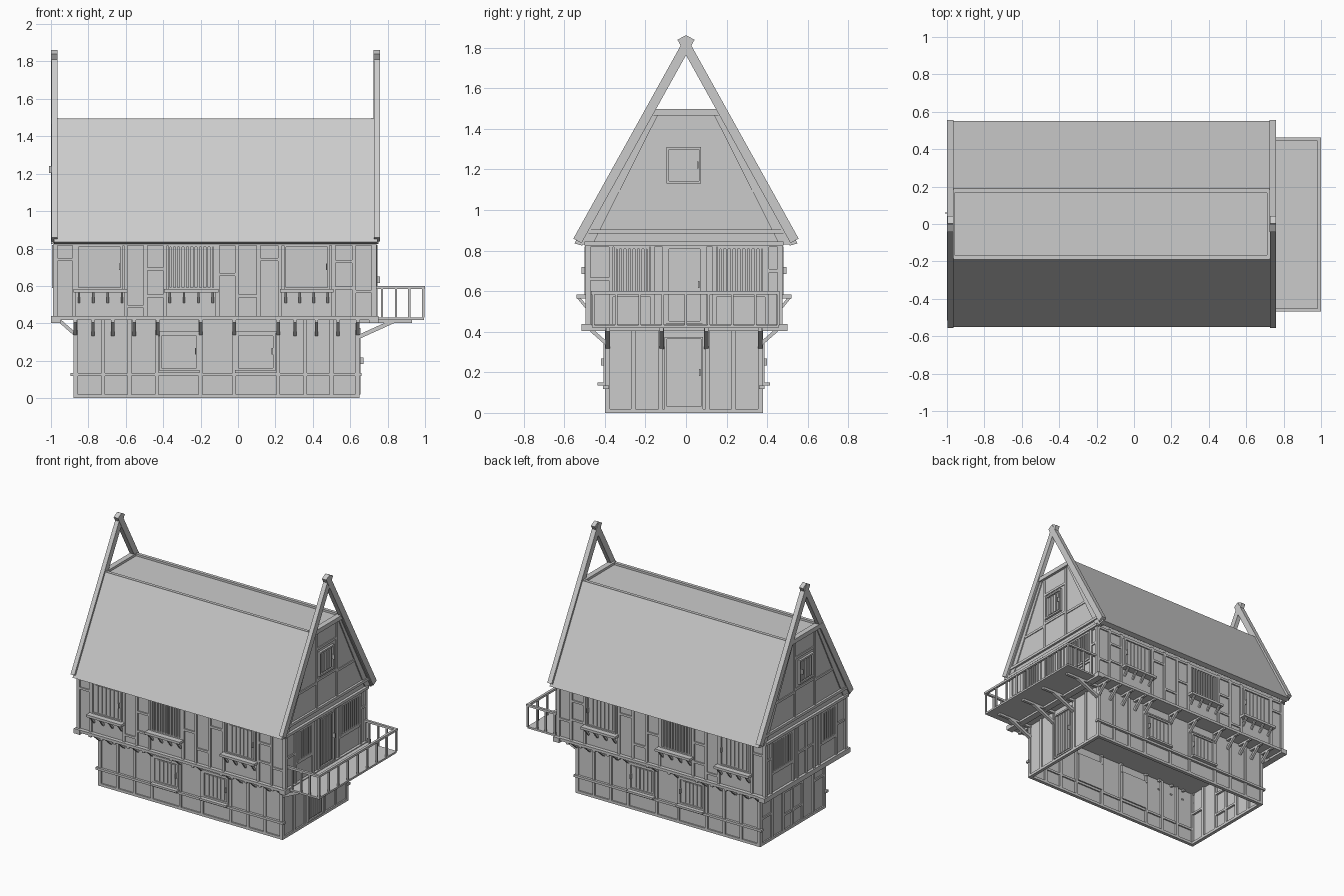
import bpy, bmesh
from mathutils import Vector

if "Cube" in bpy.data.objects:
    bpy.data.objects.remove(bpy.data.objects["Cube"])

# --- wall frames: (u along wall, d outward, z) -> world ---
W = lambda u, d, z: (u, d, z)
FL = lambda u, d, z: (u, -0.39 - d, z)
BL = lambda u, d, z: (u, 0.37 + d, z)
RL = lambda u, d, z: (0.64 + d, u, z)
LL = lambda u, d, z: (-0.87 - d, u, z)
FU = lambda u, d, z: (u, -0.485 - d, z)
BU = lambda u, d, z: (u, 0.465 + d, z)
RU = lambda u, d, z: (0.73 + d, u, z)
LU = lambda u, d, z: (-0.98 - d, u, z)

parts = {}


def part(name):
    return parts.setdefault(name, bmesh.new())


def prism(name, a, b, skip=()):
    """Solid between two matching rings of points."""
    bm = part(name)
    va = [bm.verts.new(p) for p in a]
    vb = [bm.verts.new(p) for p in b]
    n = len(va)
    if 'a' not in skip:
        bm.faces.new(va)
    bm.faces.new(vb[::-1])
    for i in range(n):
        j = (i + 1) % n
        bm.faces.new((va[i], vb[i], vb[j], va[j]))


def box(name, F, u0, u1, d0, d1, z0, z1, skip=()):
    ring = [(u0, d0), (u1, d0), (u1, d1), (u0, d1)]
    prism(name, [F(u, d, z0) for u, d in ring], [F(u, d, z1) for u, d in ring], skip)


def brace(name, F, u, w, d0, z0, d1, z1, t):
    """Diagonal strut in the d-z plane, w wide along u, t thick."""
    v = Vector((d1 - d0, z1 - z0)).normalized() * t / 2
    ring = [(d0 - v.y, z0 + v.x), (d1 - v.y, z1 + v.x), (d1 + v.y, z1 - v.x), (d0 + v.y, z0 - v.x)]
    prism(name, [F(u - w / 2, d, z) for d, z in ring], [F(u + w / 2, d, z) for d, z in ring])


def frame(name, F, u0, u1, z0, z1, t, d):
    box(name, F, u0, u0 + t, -0.02, d, z0, z1)
    box(name, F, u1 - t, u1, -0.02, d, z0, z1)
    box(name, F, u0 + t, u1 - t, -0.02, d, z1 - t, z1)
    box(name, F, u0 + t, u1 - t, -0.02, d, z0, z0 + t)


def shutter(name, F, u0, u1, z0, z1, n=5, knob=1):
    """Framed panel with upright slats and a small handle."""
    frame(name, F, u0, u1, z0, z1, 0.012, 0.016)
    box(name, F, u0 + .012, u1 - .012, -0.02, 0.006, z0 + .012, z1 - .012)
    s = (u1 - u0 - 0.05) / n
    for i in range(n):
        c = u0 + 0.025 + s * (i + .5)
        box(name, F, c - s * .36, c + s * .36, 0.006, 0.012, z0 + .02, z1 - .02)
    if knob:
        h = (z0 + z1) / 2
        box(name, F, u1 - .02, u1 - .014, 0.01, 0.03, h - .015, h + .02)


def barred(name, F, u0, u1, z0, z1, n=9):
    frame(name, F, u0, u1, z0, z1, 0.012, 0.014)
    for i in range(n):
        c = u0 + (u1 - u0) * (i + 1) / (n + 1)
        box(name, F, c - .006, c + .006, -0.01, 0.012, z0, z1)


def sill(F, u0, u1, z):
    box('window_sills', F, u0, u1, -0.02, 0.055, z - .018, z)
    for i in range(4):
        c = u0 + 0.03 + (u1 - u0 - 0.06) * i / 3
        brace('window_sill_brackets', F, c, 0.012, 0, z - .07, 0.045, z - .015, 0.014)


def timbers(F, us, z0, z1, ties, w=0.02, d=0.01):
    for u in us:
        box('wall_posts', F, u - w / 2, u + w / 2, -0.015, d, z0, z1)
    for u0, u1, z in ties:
        box('wall_rails', F, u0, u1, -0.015, d - .001, z - .008, z + .008)


# --- storey shells (ground floor open underneath) ---
box('lower_walls', W, -0.87, 0.64, -0.39, 0.37, 0, 0.42, skip='a')
box('upper_walls', W, -0.98, 0.73, -0.485, 0.465, 0.42, 0.86)

# --- long sides, mirrored front/back ---
for L, U in ((FL, FU), (BL, BU)):
    timbers(L, [-.87, -.72, -.58, -.435, -.2, -.02, .215, .36, .5, .64], 0, .42, [])
    box('sole_beams', L, -.88, .65, -.015, .01, 0, .02)
    box('belt_beams', L, -.895, .66, -.01, .018, .118, .135)
    for a, b in ((-.42, -.21), (-.01, .2)):
        shutter('lower_windows', L, a, b, .15, .345)
        box('window_sills', L, a - .005, b + .005, -.02, .045, .135, .15)
        box('lower_windows', L, a - .01, b + .01, -.02, .02, .345, .355)
    for x in (-.87, -.775, -.67, -.555, -.43, -.2, -.02, .215, .305, .42, .535, .64):
        brace('overhang_brackets', L, x, .018, 0, .34, .085, .415, .018)
        box('overhang_joists', L, x - .009, x + .009, -.02, .12, .405, .425)
    box('jetty_beams', U, -1, .75, -.02, .028, .418, .438)
    timbers(U, [-.98, -.875, -.6, -.495, -.39, -.11, -.005, .11, .225, .51, .62, .73], .42, .84,
            [(-.98, -.87, .74), (-.6, -.5, .49), (-.49, -.39, .69), (-.49, -.39, .545),
             (-.11, 0, .66), (0, .11, .545), (.11, .22, .74), (.51, .62, .73),
             (.51, .62, .59), (.62, .73, .57), (-.98, .73, .825)])
    shutter('upper_windows', U, -.865, -.615, .58, .82, 6)
    barred('barred_windows', U, -.375, -.12, .58, .82, 10)
    shutter('upper_windows', U, .245, .49, .58, .82, 6)
    for a, b in ((-.88, -.59), (-.395, -.105), (.225, .51)):
        sill(U, a, b, .583)

# --- short sides ---
for L, U, balcony in ((RL, RU, True), (LL, LU, False)):
    timbers(L, [-.39, -.26, -.125, .105, .235, .37], 0, .42, [])
    box('sole_beams', L, -.4, .38, -.015, .01, 0, .02)
    box('jetty_beams', U, -.515, .5, -.03, .02, .403, .438)
    timbers(U, [-.485, -.37, -.165, -.105, .09, .14, .4, .465], .42, .84,
            [(-.485, -.37, .66), (.4, .465, .7), (-.37, -.165, .58), (.14, .4, .58), (-.485, .465, .825)])
    barred('barred_windows', U, -.355, -.18, .59, .82, 7)
    barred('barred_windows', U, .155, .39, .59, .82, 9)
    if balcony:
        shutter('lower_door', L, -.105, .085, .02, .375, 6)
        shutter('balcony_door', U, -.095, .08, .44, .82, 6)
    else:
        timbers(L, [-.01], 0, .42, [(-.39, -.26, .25), (-.125, .105, .13), (-.125, .105, .3), (.235, .37, .2)])
        timbers(U, [-.01], .42, .84, [(-.105, .09, .62)])
        for y in (-.38, -.125, .105, .36):
            brace('overhang_brackets', L, y, .018, 0, .34, .085, .415, .018)
    # gable wall with its timbers and shutter
    ring = [(-.52, .83), (.52, .83), (.17, 1.475), (-.17, 1.475)]
    prism('gable_walls', [U(u, -.02, z) for u, z in ring], [U(u, 0, z) for u, z in ring])
    for s in (-1, 1):
        r = [(s * .52, .83), (s * .46, .83), (s * .14, 1.465), (s * .185, 1.465)]
        prism('gable_timbers', [U(u, -.01, z) for u, z in r], [U(u, .008, z) for u, z in r])
        box('gable_timbers', U, s * .118 - .01, s * .118 + .01, -.01, .007, .9, 1.46)
        box('gable_timbers', U, min(s * .118, s * .33), max(s * .118, s * .33), -.01, .006, 1.08, 1.098)
    box('gable_timbers', U, -.11, .11, -.01, .006, 1.095, 1.113)
    box('gable_timbers', U, -.11, .11, -.01, .006, 1.33, 1.348)
    box('gable_beams', U, -.5, .48, -.01, .02, .825, .845)
    box('gable_beams', U, -.49, .48, -.01, .016, .885, .905)
    box('gable_beams', U, -.185, .185, -.02, .02, 1.465, 1.497)
    shutter('gable_window', U, -.095, .075, 1.13, 1.31, 4)

# --- roof slopes, flat deck and its rim ---
for s in (-1, 1):
    r = [(s * .55, .835), (s * .19, 1.49), (s * .155, 1.475), (s * .512, .825)]
    prism('roof_slopes', [(-.985, y, z) for y, z in r], [(.745, y, z) for y, z in r])
    box('roof_rim', W, -.99, .75, s * .178 - .012, s * .178 + .012, 1.465, 1.495)
box('roof_deck', W, -.97, .73, -.175, .175, 1.46, 1.48)

# --- crossed gable boards ---
for x in (-.982, .742):
    for s in (-1, 1):
        r0 = lambda u, d, z, s=s: (u, s * d, z)
        brace('crossed_gable_boards', r0, x, .034 + .002 * s, .535, .848, -.022, 1.85, .046)

# --- balcony ---
box('balcony_floor', W, .73, .995, -.46, .455, .418, .432)
for y in (-.46, .453):
    box('balcony_rail', W, .735, 1, y - .009, y + .009, .584, .6)
    for x in (.77, .845, .915):
        box('balcony_balusters', W, x - .006, x + .006, y - .006, y + .006, .43, .59)
box('balcony_rail', W, .982, 1, -.468, .461, .584, .6)
for i in range(9):
    y = -.457 + .114 * i
    box('balcony_balusters', W, .984, .997, y - .006, y + .006, .43, .59)
for y in (-.385, -.12, .1, .365):
    brace('balcony_braces', RL, y, .022, 0, .325, .21, .42, .022)
    box('balcony_joists', W, .62, .93, y - .01, y + .01, .402, .42)

# --- turn every collected mesh into an object ---
for name, bm in parts.items():
    bmesh.ops.recalc_face_normals(bm, faces=bm.faces)
    me = bpy.data.meshes.new(name)
    bm.to_mesh(me)
    bm.free()
    bpy.context.collection.objects.link(bpy.data.objects.new(name, me))
